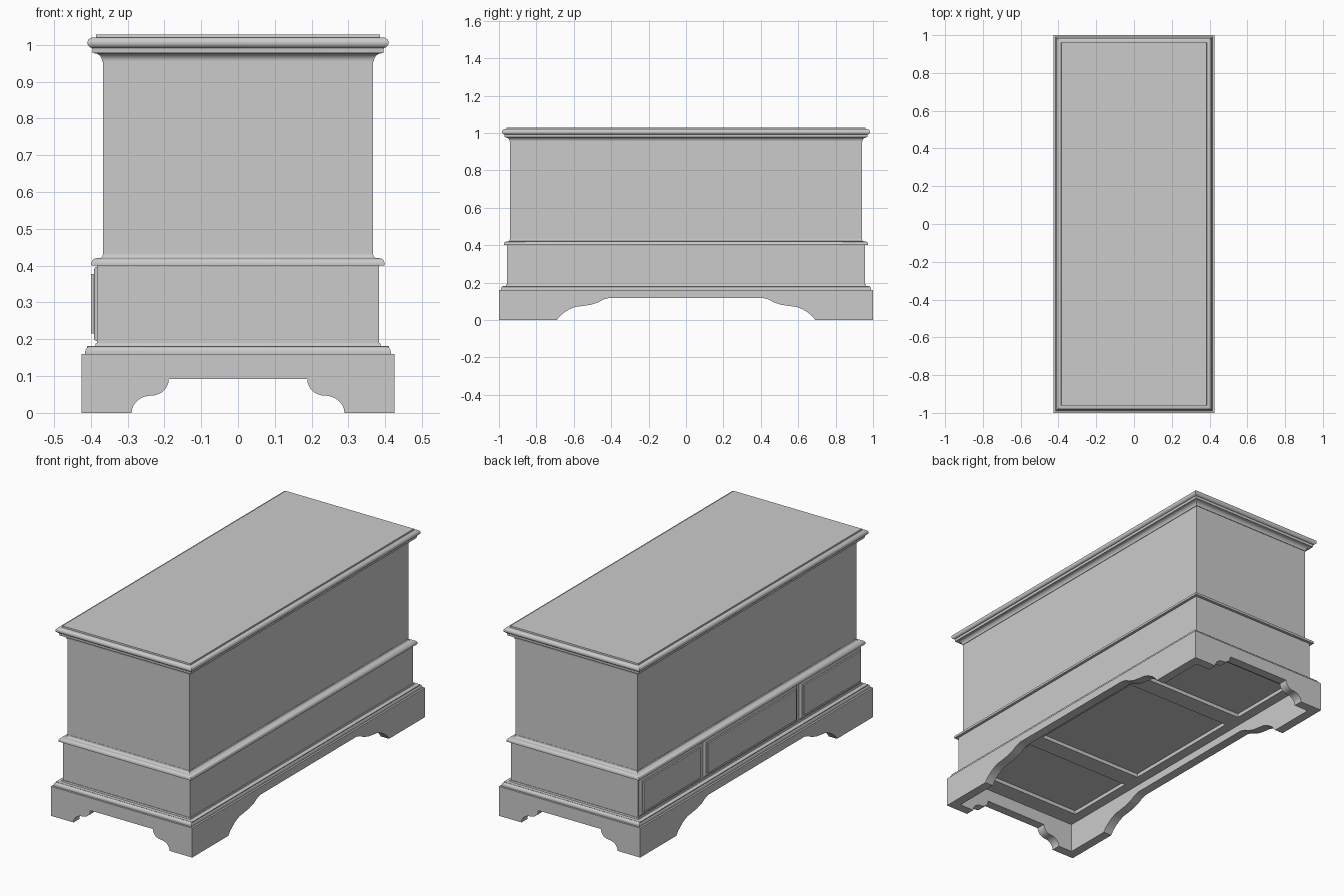
import bpy, bmesh
from math import sin, cos, pi, radians

cube = bpy.data.objects.get("Cube")
if cube:
    bpy.data.objects.remove(cube, do_unlink=True)

LENGTH_EXTRA = 0.575      # the chest is this much longer than wide, per half
BASE_TOP = 0.16

grey = bpy.data.materials.new("plain_grey")
grey.use_nodes = True
COLOUR = (0.6, 0.6, 0.6, 1)
grey.diffuse_color = COLOUR
grey.node_tree.nodes["Principled BSDF"].inputs["Base Color"].default_value = COLOUR


def finish(name, bm):
    bmesh.ops.recalc_face_normals(bm, faces=bm.faces)
    mesh = bpy.data.meshes.new(name)
    bm.to_mesh(mesh)
    bm.free()
    mesh.materials.append(grey)
    obj = bpy.data.objects.new(name, mesh)
    bpy.context.collection.objects.link(obj)
    bpy.ops.object.select_all(action='DESELECT')
    obj.select_set(True)
    bpy.context.view_layer.objects.active = obj
    bpy.ops.object.shade_smooth_by_angle(angle=radians(35))
    return obj


def loft(name, rings, caps=True):
    """Skin a stack of four-cornered rings."""
    bm = bmesh.new()
    loops = [[bm.verts.new(p) for p in ring] for ring in rings]
    for low, high in zip(loops, loops[1:]):
        for i in range(4):
            j = (i + 1) % 4
            bm.faces.new((low[i], low[j], high[j], high[i]))
    if caps:
        bm.faces.new(loops[0])
        bm.faces.new(loops[-1])
    return finish(name, bm)


def moulded_box(name, profile, caps=True):
    """Run a (half width, height) profile round the rectangular plan."""
    rings = []
    for r, z in profile:
        y = r + LENGTH_EXTRA
        rings.append([(-r, -y, z), (r, -y, z), (r, y, z), (-r, y, z)])
    return loft(name, rings, caps)


def arc(cu, cv, ru, rv, start, end, steps=8):
    """Points on an elliptical arc, angles in degrees."""
    angles = [radians(start + (end - start) * i / steps) for i in range(steps + 1)]
    return [(cu + ru * cos(a), cv + rv * sin(a)) for a in angles]


def box(name, x0, x1, y0, y1, z0, z1):
    return loft(name, [[(x0, y0, z), (x1, y0, z), (x1, y1, z), (x0, y1, z)]
                       for z in (z0, z1)])


def apron(name, half, depth, foot, place):
    """Scalloped bracket-foot board with mitred ends; place maps (u, inset, z)."""
    thick = 0.05
    left = [(-half, 0)] + foot
    right = [(-u, z) for u, z in reversed(left)]
    outline = left + right + [(half, BASE_TOP), (-half, BASE_TOP)]
    bm = bmesh.new()
    outer = [bm.verts.new(place(u, depth, z)) for u, z in outline]
    inner = [bm.verts.new(place(max(-half + thick, min(half - thick, u)),
                                depth - thick, z)) for u, z in outline]
    bm.faces.new(outer)
    bm.faces.new(inner)
    for i in range(len(outer)):
        j = (i + 1) % len(outer)
        bm.faces.new((outer[i], outer[j], inner[j], inner[i]))
    finish(name, bm)


# Bracket base: ogee cut-outs on all four boards
end_foot = arc(-0.235, 0, 0.054, 0.047, 180, 90) + arc(-0.235, 0.092, 0.047, 0.045, 270, 360)[1:]
side_foot = [(-0.69, 0), (-0.675, 0.02), (-0.65, 0.041), (-0.62, 0.059), (-0.59, 0.07),
             (-0.55, 0.075), (-0.51, 0.081), (-0.47, 0.094), (-0.44, 0.11), (-0.41, 0.118)]
for side, label in ((-1, "right"), (1, "left")):
    apron(label + "_apron", 1.0, 0.425, side_foot,
          lambda u, d, z, s=side: (s * d, u, z))
for side, label in ((-1, "front"), (1, "back")):
    apron(label + "_apron", 0.425, 1.0, end_foot,
          lambda u, d, z, s=side: (u, s * d, z))

# Ledge closing the top of the bracket base
moulded_box("base_ledge", [(0.385, BASE_TOP), (0.425, BASE_TOP)], caps=False)

# Moulding above the base
moulded_box("base_moulding",
            [(0.415, BASE_TOP)] + arc(0.395, 0.166, 0.02, 0.016, 0, 90)
            + [(0.388, 0.182), (0.386, 0.19), (0.38, 0.19)], caps=False)

# Bottom frame with three recessed panels
for side, label in ((-1, "right"), (1, "left")):
    x0, x1 = sorted((side * 0.32, side * 0.41))
    box("bottom_rail_" + label, x0, x1, -0.98, 0.98, BASE_TOP, 0.181)
    for part, y0, y1 in (("end", 0.855, 0.98), ("inner", 0.355, 0.455)):
        ya, yb = sorted((side * y0, side * y1))
        box("bottom_" + part + "_rail_" + label, -0.32, 0.32, ya, yb, BASE_TOP, 0.181)

# Lower case that holds the drawers
moulded_box("drawer_case", [(0.383, 0.18), (0.383, 0.402)])

# Waist moulding
moulded_box("waist_moulding",
            [(0.37, 0.40), (0.398, 0.40), (0.398, 0.406)]
            + arc(0.384, 0.406, 0.014, 0.014, 0, 90, 6)
            + [(0.376, 0.42)] + arc(0.376, 0.432, 0.009, 0.012, 270, 180, 5)
            + [(0.367, 0.435), (0.36, 0.435)])

# Upper chest body
moulded_box("chest_body", [(0.366, 0.42), (0.366, 0.985)])

# Cove moulding below the lid
moulded_box("cove_moulding",
            [(0.36, 0.954), (0.369, 0.954)]
            + arc(0.392, 0.955, 0.023, 0.022, 180, 90)
            + [(0.395, 0.977), (0.396, 0.991), (0.36, 0.991)])

# Lid with a bullnose edge and a slightly raised top
moulded_box("lid",
            [(0.36, 0.991)] + arc(0.394, 1.0055, 0.015, 0.0145, -90, 90, 10)
            + [(0.386, 1.02), (0.385, 1.028)])

# Three lipped drawers along the right side
lip = [(0.0, 0.375), (0.0, 0.382)] + arc(0.009, 0.382, 0.009, 0.009, 180, 90, 5)[1:] \
    + [(0.02, 0.391), (0.02, 0.399)]
for label, y0, y1 in (("front", -0.952, -0.425), ("middle", -0.40, 0.40), ("back", 0.425, 0.952)):
    rings = []
    for inset, out in lip:
        a, b, low, high = y0 + inset, y1 - inset, 0.195 + inset, 0.397 - inset
        rings.append([(-out, a, low), (-out, b, low), (-out, b, high), (-out, a, high)])
    loft(label + "_drawer", rings)
